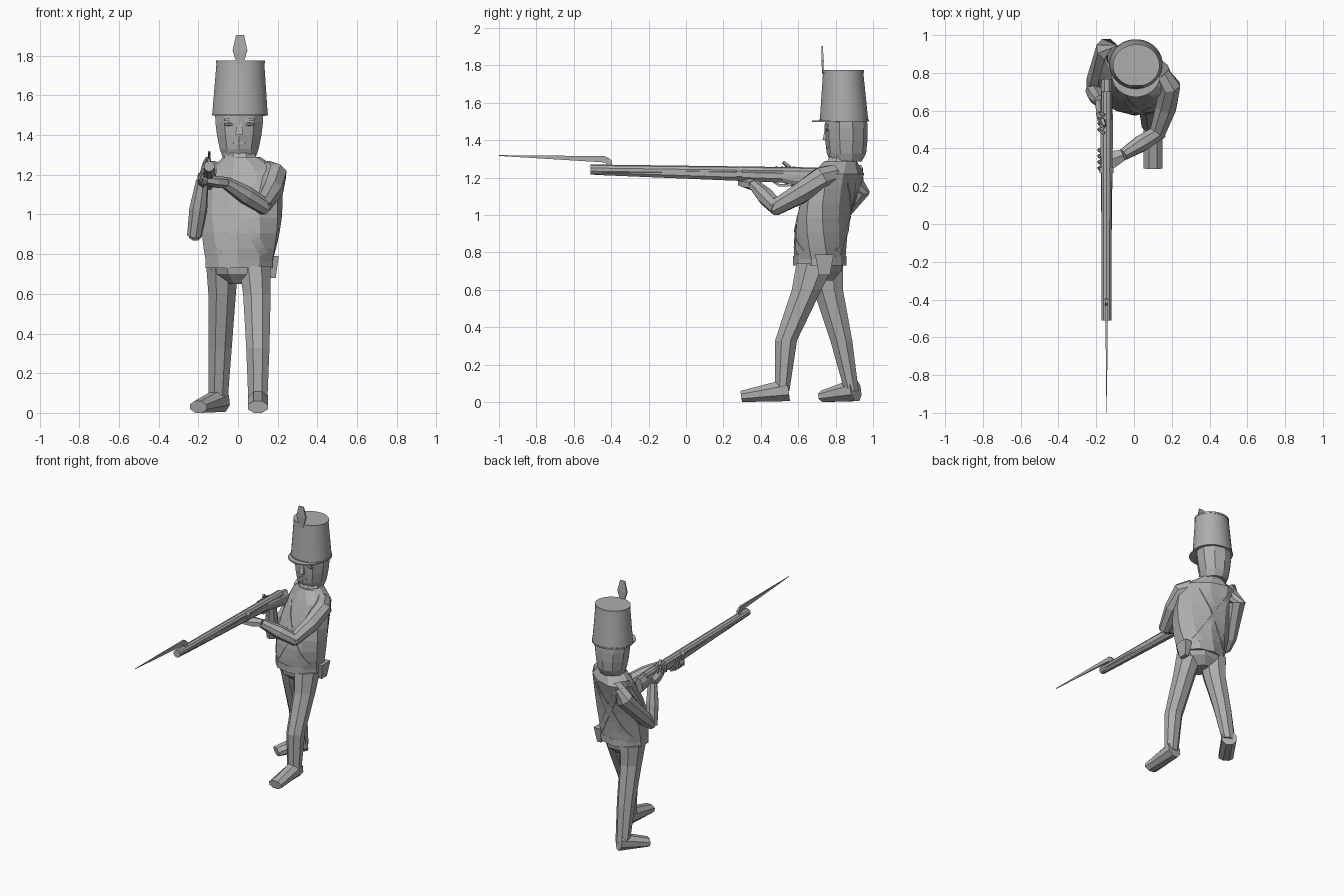
import bpy, bmesh, math
from mathutils import Vector
from mathutils.bvhtree import BVHTree

cube = bpy.data.objects.get("Cube")
if cube:
    bpy.data.objects.remove(cube, do_unlink=True)

grey = bpy.data.materials.new("plain grey")
grey.use_nodes = True
grey.diffuse_color = (.42, .42, .42, 1)
grey.node_tree.nodes["Principled BSDF"].inputs["Base Color"].default_value = grey.diffuse_color

UP = Vector((0, 0, 1))


def at(x, y, z):
    return Vector((x, y, z))


def line(start, end, steps):
    return [start.lerp(end, i / steps) for i in range(steps + 1)]


def finish(name, bm, smooth=False):
    bmesh.ops.recalc_face_normals(bm, faces=bm.faces)
    mesh = bpy.data.meshes.new(name)
    bm.to_mesh(mesh)
    bm.free()
    mesh.materials.append(grey)
    obj = bpy.data.objects.new(name, mesh)
    bpy.context.collection.objects.link(obj)
    if smooth:
        bpy.context.view_layer.objects.active = obj
        obj.select_set(True)
        bpy.ops.object.shade_smooth_by_angle(angle=math.radians(35))
        obj.select_set(False)
    return obj


def shape(name, path, start, end, swell=0, sides=8, twist=(0, 0), level=True, smooth=False):
    """Loft polygons along a path; half sizes run from start to end and swell midway.
    Level rings stay horizontal, others stand square to the path."""
    bm = bmesh.new()
    grow = 1 / math.cos(math.pi / sides)
    last = len(path) - 1
    loops = []
    for i, centre in enumerate(path):
        t = i / last
        size = Vector(start).lerp(Vector(end), t) * grow * (1 + swell * math.sin(math.pi * t))
        if level:
            turn = math.radians(twist[0] + (twist[1] - twist[0]) * t)
            across = Vector((math.cos(turn), math.sin(turn), 0))
            rise = UP.cross(across)
        else:
            along = (path[min(i + 1, last)] - path[max(i - 1, 0)]).normalized()
            across = along.cross(UP).normalized()
            rise = across.cross(along)
        angles = [math.tau * (k + .5) / sides for k in range(sides)]
        loops.append([bm.verts.new(centre + across * size.x * math.cos(a) + rise * size.y * math.sin(a))
                      for a in angles])
    for low, high in zip(loops, loops[1:]):
        for k in range(sides):
            n = (k + 1) % sides
            bm.faces.new((low[k], low[n], high[n], high[k]))
    bm.faces.new(loops[0])
    bm.faces.new(loops[-1])
    return finish(name, bm, smooth)


def limb(name, path, start, end, **options):
    """Round tapering tube along a path."""
    return shape(name, path, (start, start), (end, end), level=False, **options)


def disc(name, centre, wide, deep, thick):
    shape(name, [centre, centre + UP * thick], (wide, deep), (wide, deep), sides=32, smooth=True)


# Legs and boots, the left one stepping forward
stance = {
    "left": (at(.085, .69, .74), at(.095, .645, .6), at(.1, .535, .33), at(.1, .515, .06), at(.1, .295, .03)),
    "right": (at(-.08, .74, .74), at(-.08, .76, .6), at(-.09, .83, .33), at(-.1, .885, .06), at(-.2, .735, .03)),
}
for side, (hip, thigh, knee, ankle, toe) in stance.items():
    shape(side + "_leg", [hip, thigh, knee, ankle], (.08, .1), (.048, .038))
    heel = ankle + (ankle - toe) * .15
    shape(side + "_boot", [heel, toe], (.05, .06), (.05, .03), level=False)

# Trunk: hips, belt and a coat twisted towards the aim
waist, neck = at(.005, .715, .75), at(.03, .815, 1.22)
shape("hips", line(waist - UP * .1, waist, 2), (.06, .07), (.155, .125), swell=.2)
shape("belt", [waist - UP * .02, waist + UP * .03], (.168, .135), (.168, .135), sides=10)
lean = [p - at(0, .03, 0) * math.sin(math.pi * i / 6) for i, p in enumerate(line(waist, neck, 6))]
coat = shape("coat", lean, (.165, .13), (.19, .11), swell=.12, sides=10, twist=(0, -28))
shape("shoulder_yoke", [neck, neck + at(-.01, .01, .07)], (.19, .11), (.09, .08), sides=10, twist=(-28, -28))
shape("collar", [neck, at(.005, .84, 1.31)], (.09, .09), (.078, .075))
flap = at(.175, .74, .68)
shape("coat_flap", [flap, flap + UP * .11], (.015, .03), (.03, .05), sides=4)

# Crossed straps laid over the chest and back of the coat
tree = BVHTree.FromPolygons([v.co for v in coat.data.vertices], [p.vertices for p in coat.data.polygons])


def strap(name, top, bottom, inward):
    bm = bmesh.new()
    half = (bottom - top).cross(inward).normalized() * .022
    rows = []
    for p in line(top, bottom, 16):
        hits = [tree.ray_cast(p + edge - inward * 2, inward)[0] for edge in (half, -half)]
        if all(hits):
            rows.append([bm.verts.new(h + inward * lift) for h in hits for lift in (-.007, .002)])
    for p, q in zip(rows, rows[1:]):
        for i, j in ((0, 2), (2, 3), (3, 1), (1, 0)):
            bm.faces.new((p[i], p[j], q[j], q[i]))
    finish(name, bm)


for face, inward in (("chest", at(0, 1, 0)), ("back", at(0, -1, 0))):
    for side, s in (("left", 1), ("right", -1)):
        strap(f"{face}_strap_from_{side}", at(.02 + .12 * s, .75, 1.21), at(.01 - .12 * s, .75, .8), inward)

# Left arm supporting the barrel
elbow, wrist = at(.12, .47, 1.035), at(-.06, .365, 1.16)
limb("left_upper_arm", [at(.14, .79, 1.22), at(.185, .73, 1.2), at(.17, .62, 1.12), elbow],
     .05, .04, swell=.3)
limb("left_forearm", line(elbow + at(.02, .02, 0), wrist, 2), .038, .03, swell=.3)
shape("left_hand", line(wrist, at(-.17, .32, 1.17), 2), (.03, .025), (.045, .018),
      swell=.2, sides=6, level=False)

# Right arm drawn back to the trigger
elbow, wrist = at(-.22, .71, .89), at(-.18, .65, 1.17)
limb("right_upper_arm", [at(-.09, .89, 1.24), at(-.14, .925, 1.14), at(-.2, .77, .95), elbow],
     .055, .03, swell=.3)
limb("right_forearm", line(elbow, wrist, 2), .035, .03, swell=.3)
shape("right_hand", line(wrist, at(-.17, .53, 1.2), 2), (.025, .035), (.018, .025),
      swell=.2, sides=6, level=False)

# Fingers wrapped round the musket
for side, first, height in (("left", .295, 1.17), ("right", .5, 1.2)):
    for i in range(4):
        knuckle = at(-.185, first + .032 * i, height)
        limb(f"{side}_finger_{i + 1}",
             [knuckle + at(.03, .01, -.01), knuckle, knuckle + at(.01, -.01, .04), knuckle + at(.03, -.02, .055)],
             .01, .007, sides=5)

# Musket, built along its centre line
bore = -.145
muzzle, breech = at(bore, -.51, 1.243), at(bore, .7, 1.225)
limb("barrel", [breech, muzzle], .028, .026, sides=10, smooth=True)
grip = at(bore, .52, 1.208)
shape("fore_stock", [grip, at(bore, -.45, 1.235)], (.034, .035), (.022, .022), level=False)
shape("butt_stock", [at(bore, .76, 1.18), grip], (.028, .055), (.034, .035), level=False)
band = at(bore, .3, 1.22)
limb("barrel_band", [band, band - at(0, .03, 0)], .037, .037)
limb("hammer", [grip + at(-.025, .02, .02), grip + at(-.02, .03, .05), grip + at(-.01, 0, .075)],
     .012, .007, sides=4)
limb("trigger_guard", [grip + at(0, y, z) for y, z in ((.06, -.03), (.03, -.05), (-.02, -.05), (-.05, -.03))],
     .007, .007, sides=4)

# Bayonet cranked up from the muzzle
crank = at(bore, -.43, 1.298)
shape("bayonet_arm", [at(bore, -.41, 1.25), at(bore, -.413, 1.285), crank], (.008, .016), (.007, .017),
      sides=4, level=False)
shape("bayonet_blade", [crank, at(bore, -1, 1.318)], (.007, .017), (.001, .002), sides=4, level=False)

# Head and face
centre = .006
jaw = at(centre, .858, 1.33)
shape("chin", [jaw - at(0, .003, .045), jaw], (.082, .08), (.098, .1), sides=10)
shape("head", line(jaw, at(centre, .855, 1.53), 3), (.098, .1), (.122, .106), swell=.06, sides=10)
shape("nose", [at(centre, .752, 1.4), at(centre, .76, 1.485)], (.02, .022), (.008, .012), sides=4)
mouth = at(centre, .755, 1.36)
limb("mouth", [mouth - at(.03, 0, 0), mouth + at(.03, 0, 0)], .005, .005, sides=4)
for side, s in (("left", 1), ("right", -1)):
    eye, reach = at(centre + .052 * s, .754, 1.455), at(.022, 0, 0)
    limb(side + "_eye", line(eye - reach, eye + reach, 2), .004, .004, swell=1, sides=6)
    limb(side + "_brow", [eye - reach + UP * .022, eye + reach + UP * .022], .006, .006, sides=4)

# Tall cap with band, rim, visor and plume
brim, crown = at(.01, .845, 1.5), at(.012, .84, 1.77)
shape("cap", [brim, crown], (.14, .13), (.12, .107), sides=32, smooth=True)
disc("cap_band", brim, .142, .133, .01)
disc("cap_rim", crown - UP * .007, .123, .111, .012)
disc("visor", brim - at(0, .055, .003), .128, .117, .008)
shape("plume", line(at(.01, .732, 1.75), at(.01, .728, 1.905), 2), (.014, .003), (.02, .003), swell=1.2, sides=4)
